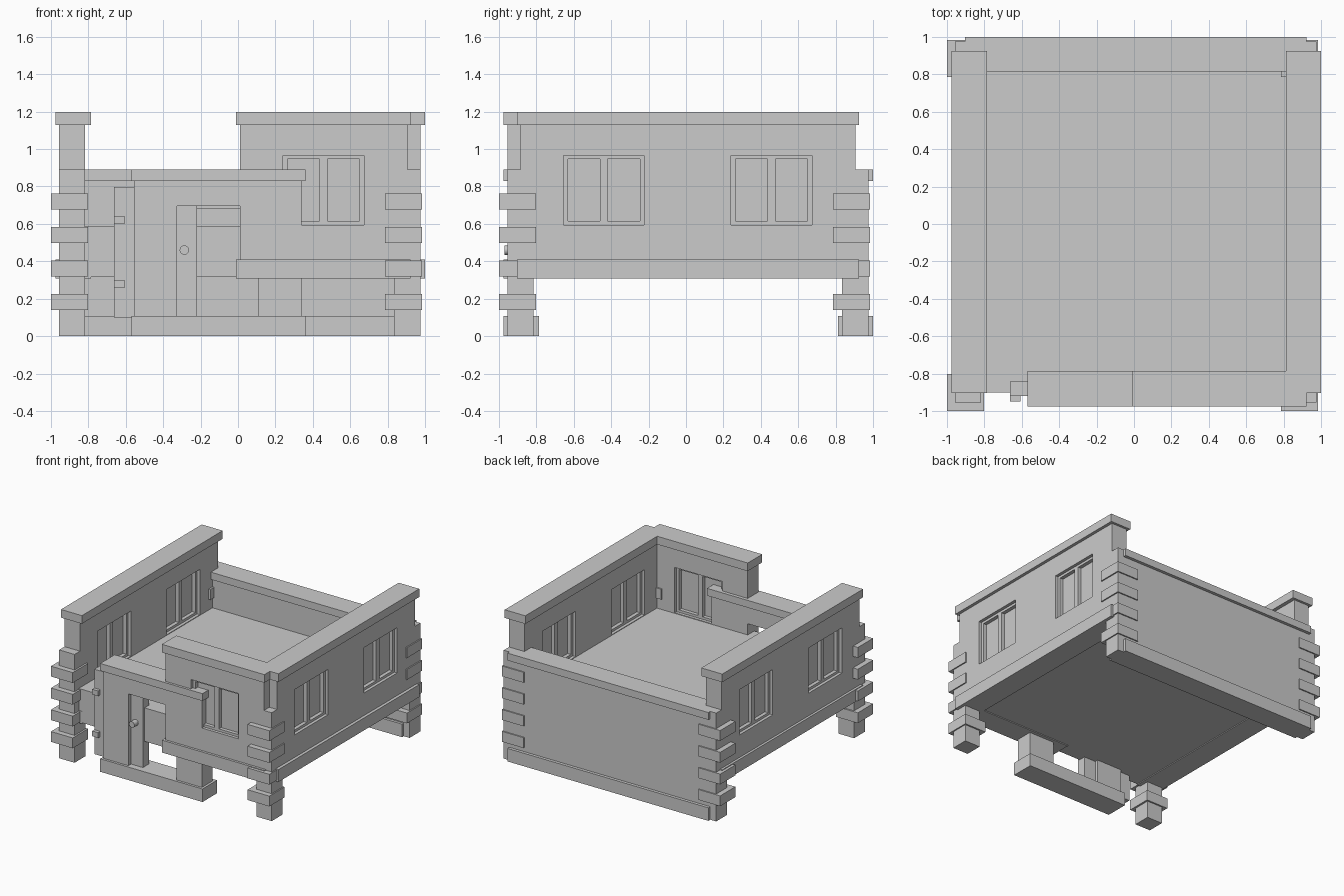
import bpy, bmesh, math
from mathutils import Matrix

cube = bpy.data.objects.get("Cube")
if cube:
    bpy.data.objects.remove(cube, do_unlink=True)

stone = bpy.data.materials.new("plain grey")
stone.use_nodes = True
GREY = (0.6, 0.6, 0.6, 1)
stone.diffuse_color = GREY
stone.node_tree.nodes["Principled BSDF"].inputs["Base Color"].default_value = GREY


def finish(name, bm):
    bmesh.ops.recalc_face_normals(bm, faces=bm.faces)
    mesh = bpy.data.meshes.new(name)
    bm.to_mesh(mesh)
    bm.free()
    mesh.materials.append(stone)
    ob = bpy.data.objects.new(name, mesh)
    bpy.context.collection.objects.link(ob)
    return ob


def box(name, x, y, z):
    """Box from (min, max) ranges."""
    bm = bmesh.new()
    size = [r[1] - r[0] for r in (x, y, z)]
    mid = [(r[0] + r[1]) / 2 for r in (x, y, z)]
    bmesh.ops.create_cube(bm, size=1, matrix=Matrix.Translation(mid) @ Matrix.Diagonal((*size, 1)))
    return finish(name, bm)


def panel(name, along, depth, us, zs, holes):
    """Upright slab running along x or y, cut into grid cells; cells in holes stay open."""
    bm = bmesh.new()

    def place(u, d, z):
        return (u, d, z) if along == "x" else (d, u, z)

    grid = [[bm.verts.new(place(u, depth[0], z)) for z in zs] for u in us]
    for i in range(len(us) - 1):
        for j in range(len(zs) - 1):
            if (i, j) not in holes:
                bm.faces.new((grid[i][j], grid[i + 1][j], grid[i + 1][j + 1], grid[i][j + 1]))
    bmesh.ops.delete(bm, geom=[v for v in bm.verts if not v.link_faces], context="VERTS")
    new = bmesh.ops.extrude_face_region(bm, geom=bm.faces[:], use_keep_orig=True)["geom"]
    bmesh.ops.translate(bm, vec=place(0, depth[1] - depth[0], 0),
                        verts=[g for g in new if isinstance(g, bmesh.types.BMVert)])
    bmesh.ops.recalc_face_normals(bm, faces=bm.faces)
    bmesh.ops.dissolve_limit(bm, angle_limit=0.01, verts=bm.verts, edges=bm.edges)
    return finish(name, bm)


W = 0.216                    # half window width
SILL, HEAD = 0.595, 0.967    # window bottom and top


def window(name, along, centre, depth):
    """Recessed frame with two lights and a thin pane."""
    us = [centre + o for o in (-W, -0.192, -0.021, 0.021, 0.193, W)]
    mid = (depth[0] + depth[1]) / 2
    panel(name + "_frame", along, (mid - 0.045, mid + 0.045), us,
          (SILL, 0.615, 0.947, HEAD), {(1, 1), (3, 1)})
    u, d, z = (us[0], us[-1]), (mid - 0.015, mid + 0.015), (SILL + 0.005, HEAD - 0.005)
    box(name + "_pane", *((u, d, z) if along == "x" else (d, u, z)))


LOW, TOP = 0.309, 1.13       # tall wall bottom and top
LEDGE, CAP = (0.308, 0.41), (1.13, 1.197)

# Floor: structural slab and raised finish
box("floor_slab", (-0.885, 0.905), (-0.9, 0.905), (0.315, 0.513))
box("floor_finish", (-0.885, 0.905), (-0.9, 0.905), (0.513, 0.59))

# Two tall side walls with a pair of windows, a ledge and a coping each
for side, wall, trim in (("right", (-0.957, -0.817), (-0.977, -0.787)),
                         ("left", (0.835, 0.975), (0.813, 1.0))):
    us = [-0.885, -0.44 - W, -0.44 + W, 0.457 - W, 0.457 + W, 0.905]
    panel(side + "_wall", "y", wall, us, (LOW, SILL, HEAD, TOP), {(1, 1), (3, 1)})
    for label, c in (("front", -0.44), ("back", 0.457)):
        window(f"{side}_{label}_window", "y", c, wall)
    box(side + "_ledge", trim, (-0.903, 0.925), LEDGE)
    box(side + "_coping", trim, (-0.903, 0.925), CAP)

# Tall part of the front wall
FRONT, FTRIM = (-0.955, -0.815), (-0.975, -0.787)
panel("front_wall", "x", FRONT, (0.01, 0.457 - W, 0.457 + W, 0.905),
      (LOW, SILL, HEAD, TOP), {(1, 1)})
window("front_window", "x", 0.457, FRONT)
box("front_ledge", (-0.01, 0.922), FTRIM, LEDGE)
box("front_coping", (-0.01, 0.922), FTRIM, CAP)

# Low entrance wall with a doorway, plinth and coping
panel("entrance_wall", "x", FRONT, (-0.555, -0.327, 0.108, 0.34),
      (0.1, 0.107, 0.697, 0.84), {(1, 1)})
box("entrance_plinth", (-0.57, 0.36), FTRIM, (0, 0.107))
box("entrance_coping", (-0.57, 0.36), FTRIM, (0.83, 0.89))
box("door_head", (-0.327, 0.108), (-0.86, -0.815), (0.682, 0.70))

# Sliding door, half open, with two brackets and a knob
box("door", (-0.662, -0.22), (-0.92, -0.843), (0.1, 0.797))
for label, z in (("lower", 0.257), ("upper", 0.6)):
    box(label + "_door_bracket", (-0.662, -0.608), (-0.948, -0.915), (z, z + 0.043))
bm = bmesh.new()
turn = Matrix.Translation((-0.287, -0.942, 0.46)) @ Matrix.Rotation(math.pi / 2, 4, "X")
bmesh.ops.create_cone(bm, cap_ends=True, segments=20, radius1=0.025, radius2=0.025,
                      depth=0.055, matrix=turn)
knob = finish("door_knob", bm)
bpy.context.view_layer.objects.active = knob
knob.select_set(True)
bpy.ops.object.shade_smooth_by_angle()

# Low solid back wall
box("back_wall", (-0.885, 0.905), (0.835, 0.975), (0, 0.84))
box("back_plinth", (-0.903, 0.922), (0.813, 1.0), (0, 0.107))
box("back_coping", (-0.903, 0.922), (0.815, 1.0), (0.83, 0.89))

# Corner pillars with four projecting blocks each
for ylab, py, by in (("front", -0.955, -1.0), ("back", 0.835, 0.787)):
    for xlab, px, bx in (("right", -0.957, -1.0), ("left", 0.835, 0.787)):
        corner = f"{ylab}_{xlab}"
        box(corner + "_pillar", (px, px + 0.14), (py, py + 0.14), (0, 0.89))
        for i in range(4):
            z = 0.14 + 0.179 * i
            box(f"{corner}_block_{i + 1}", (bx, bx + 0.198), (by, by + 0.198), (z, z + 0.085))
